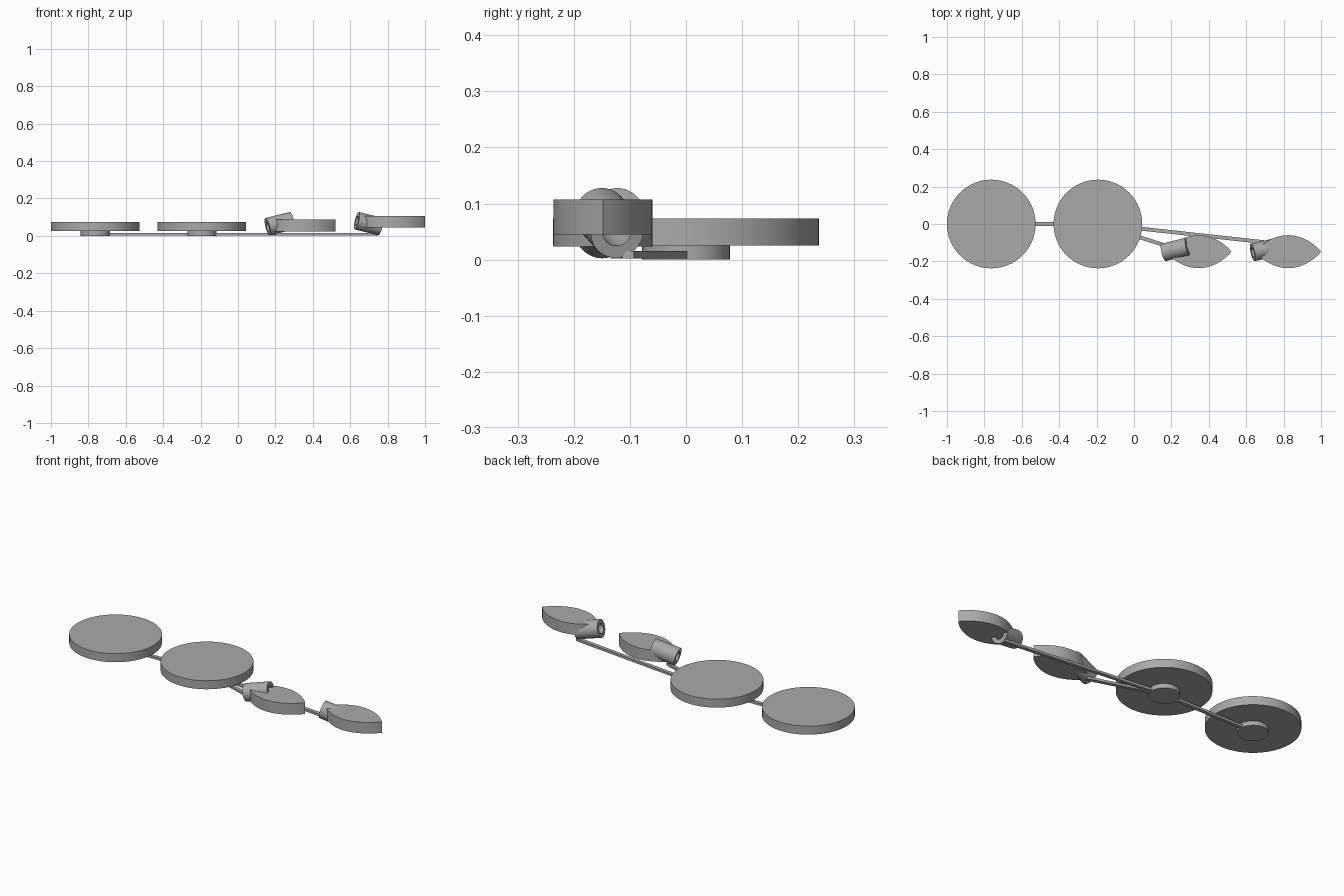
import bpy
import bmesh
import math
from mathutils import Vector

cube = bpy.data.objects.get("Cube")
if cube:
    bpy.data.objects.remove(cube)

grey = bpy.data.materials.new("plain grey")
grey.use_nodes = True
colour = (0.4, 0.4, 0.4, 1)
grey.diffuse_color = colour
grey.node_tree.nodes["Principled BSDF"].inputs["Base Color"].default_value = colour


def add_object(name, bm):
    bmesh.ops.recalc_face_normals(bm, faces=bm.faces)
    mesh = bpy.data.meshes.new(name)
    bm.to_mesh(mesh)
    bm.free()
    mesh.materials.append(grey)
    obj = bpy.data.objects.new(name, mesh)
    bpy.context.collection.objects.link(obj)
    bpy.ops.object.select_all(action="DESELECT")
    obj.select_set(True)
    bpy.context.view_layer.objects.active = obj
    bpy.ops.object.shade_smooth_by_angle(angle=math.radians(30))
    return obj


def prism(name, outline, bottom, top):
    """Extrude a closed outline upwards."""
    bm = bmesh.new()
    face = bm.faces.new([bm.verts.new((x, y, bottom)) for x, y in outline])
    new = bmesh.ops.extrude_face_region(bm, geom=[face])["geom"]
    verts = [g for g in new if isinstance(g, bmesh.types.BMVert)]
    bmesh.ops.translate(bm, verts=verts, vec=(0, 0, top - bottom))
    return add_object(name, bm)


def disc(name, x, radius, bottom, top, sides=64):
    steps = [math.tau * i / sides for i in range(sides)]
    prism(name, [(x + radius * math.cos(a), radius * math.sin(a)) for a in steps], bottom, top)


def bar(name, start, end, width=0.02):
    a, b = Vector(start), Vector(end)
    side = (b - a).normalized().orthogonal() * width / 2
    prism(name, [a + side, b + side, b - side, a - side], 0.002, 0.015)


def leaf(name, x, y, bottom, top, length=0.176, width=0.088, steps=16):
    # Lens outline, pointed at both ends
    half = []
    for i in range(2 * steps):
        t = i / steps - 1
        half.append((t * length, width * (1 - abs(t) ** 2.0) ** 0.9))
    outline = half + [(-px, -py) for px, py in half]
    prism(name, [(x + px, y + py) for px, py in outline], bottom, top)


def tube(name, start, end, outer=0.048, inner=0.026, sides=40):
    a, b = Vector(start), Vector(end)
    turn = (b - a).to_track_quat("Z", "Y")
    bm = bmesh.new()
    rings = []
    for centre, radius in ((a, outer), (b, outer), (b, inner), (a, inner)):
        ring = []
        for i in range(sides):
            t = math.tau * i / sides
            offset = Vector((radius * math.cos(t), radius * math.sin(t), 0))
            ring.append(bm.verts.new(centre + turn @ offset))
        rings.append(ring)
    for k in range(4):
        r, s = rings[k], rings[(k + 1) % 4]
        for i in range(sides):
            j = (i + 1) % sides
            bm.faces.new((r[i], r[j], s[j], s[i]))
    add_object(name, bm)


# Round plates on small hubs
for label, x in (("outer", -0.763), ("inner", -0.193)):
    disc(label + "_plate", x, 0.237, 0.025, 0.073)
    disc(label + "_hub", x, 0.078, 0, 0.025)

# Flat connecting bars
bar("plate_bar", (-0.763, 0), (-0.193, 0))
bar("short_bar", (-0.193, 0), (0.2, -0.125))
bar("long_bar", (-0.193, 0), (0.75, -0.103))

# Leaf plates with slanted sleeves
leaf("near_leaf", 0.345, -0.148, 0.023, 0.087)
leaf("far_leaf", 0.824, -0.148, 0.045, 0.107)
tube("near_sleeve", (0.158, -0.152, 0.049), (0.288, -0.12, 0.081))
tube("far_sleeve", (0.635, -0.152, 0.081), (0.762, -0.123, 0.05))
